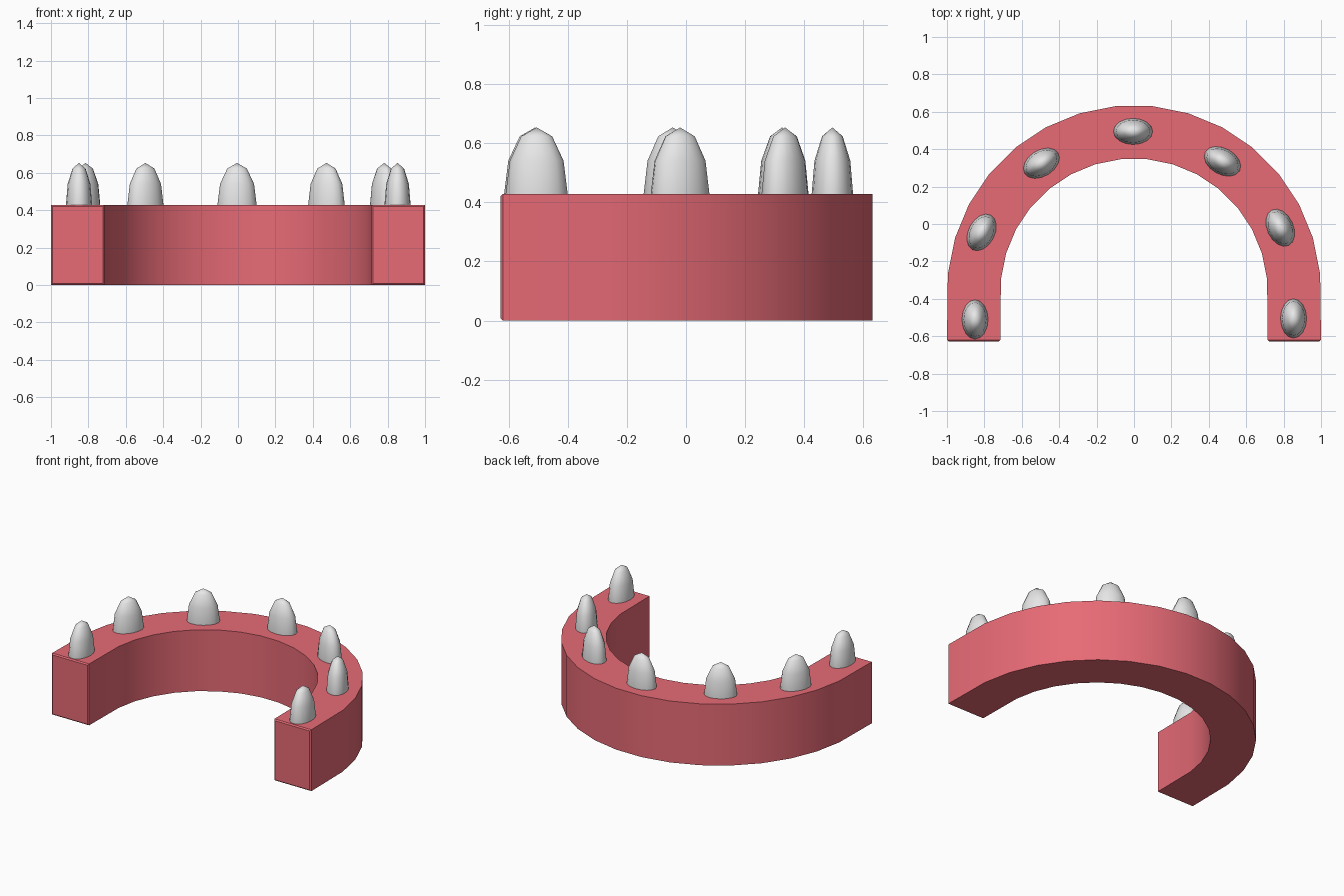
import bpy
import bmesh
from math import sin, cos, radians
from mathutils import Matrix

if "Cube" in bpy.data.objects:
    bpy.data.objects.remove(bpy.data.objects["Cube"])


def material(name, rgb):
    mat = bpy.data.materials.new(name)
    mat.use_nodes = True
    mat.diffuse_color = (*rgb, 1)
    mat.node_tree.nodes["Principled BSDF"].inputs["Base Color"].default_value = (*rgb, 1)
    return mat


def finish(bm, name, mat, angle):
    mesh = bpy.data.meshes.new(name)
    bm.to_mesh(mesh)
    bm.free()
    mesh.materials.append(mat)
    obj = bpy.data.objects.new(name, mesh)
    bpy.context.collection.objects.link(obj)
    bpy.ops.object.select_all(action='DESELECT')
    obj.select_set(True)
    bpy.context.view_layer.objects.active = obj
    bpy.ops.object.shade_smooth_by_angle(angle=radians(angle))
    return obj


pink = material("gum pink", (0.8, 0.145, 0.18))
ivory = material("tooth grey white", (0.8, 0.8, 0.8))

GUM_TOP = 0.428
CENTRE_Y = -0.365
END_Y = -0.627


# Horseshoe gum: half of a 32-sided ring with short straight ends
def arch(radius):
    angles = [radians(11.25 * (i - 7.5)) for i in range(16)]
    arc = [(radius * sin(a), CENTRE_Y + radius * cos(a)) for a in angles]
    return [(-radius, END_Y)] + arc + [(radius, END_Y)]


bm = bmesh.new()
sections = []
for (ox, oy), (ix, iy) in zip(arch(1.0), arch(0.715)):
    sections.append([bm.verts.new(p) for p in (
        (ox, oy, 0), (ox, oy, GUM_TOP), (ix, iy, GUM_TOP), (ix, iy, 0))])
for a, b in zip(sections, sections[1:]):
    for k in range(4):
        n = (k + 1) % 4
        bm.faces.new((a[k], a[n], b[n], b[k]))
ends = [bm.faces.new(sections[0]), bm.faces.new(sections[-1])]
bmesh.ops.recalc_face_normals(bm, faces=bm.faces)
# Slightly eased end faces
edges = [e for f in ends for e in f.edges]
bmesh.ops.bevel(bm, geom=edges, offset=0.008, segments=1, affect='EDGES')
finish(bm, "gum", pink, 40)


# Teeth: stretched half-buried spheres, turned along the arch
teeth = {
    "right_back_tooth": (-0.85, -0.51, 90),
    "right_side_tooth": (-0.815, -0.045, 62),
    "right_front_tooth": (-0.495, 0.325, 32),
    "middle_tooth": (-0.005, 0.495, 0),
    "left_front_tooth": (0.473, 0.335, -29),
    "left_side_tooth": (0.782, -0.02, -65),
    "left_back_tooth": (0.853, -0.505, 90),
}
for name, (x, y, turn) in teeth.items():
    bm = bmesh.new()
    bmesh.ops.create_uvsphere(bm, u_segments=16, v_segments=6, radius=1)
    bm.transform(Matrix.Diagonal((0.105, 0.07, 0.225, 1)))
    tooth = finish(bm, name, ivory, 80)
    tooth.location = (x, y, GUM_TOP)
    tooth.rotation_euler.z = radians(turn)
